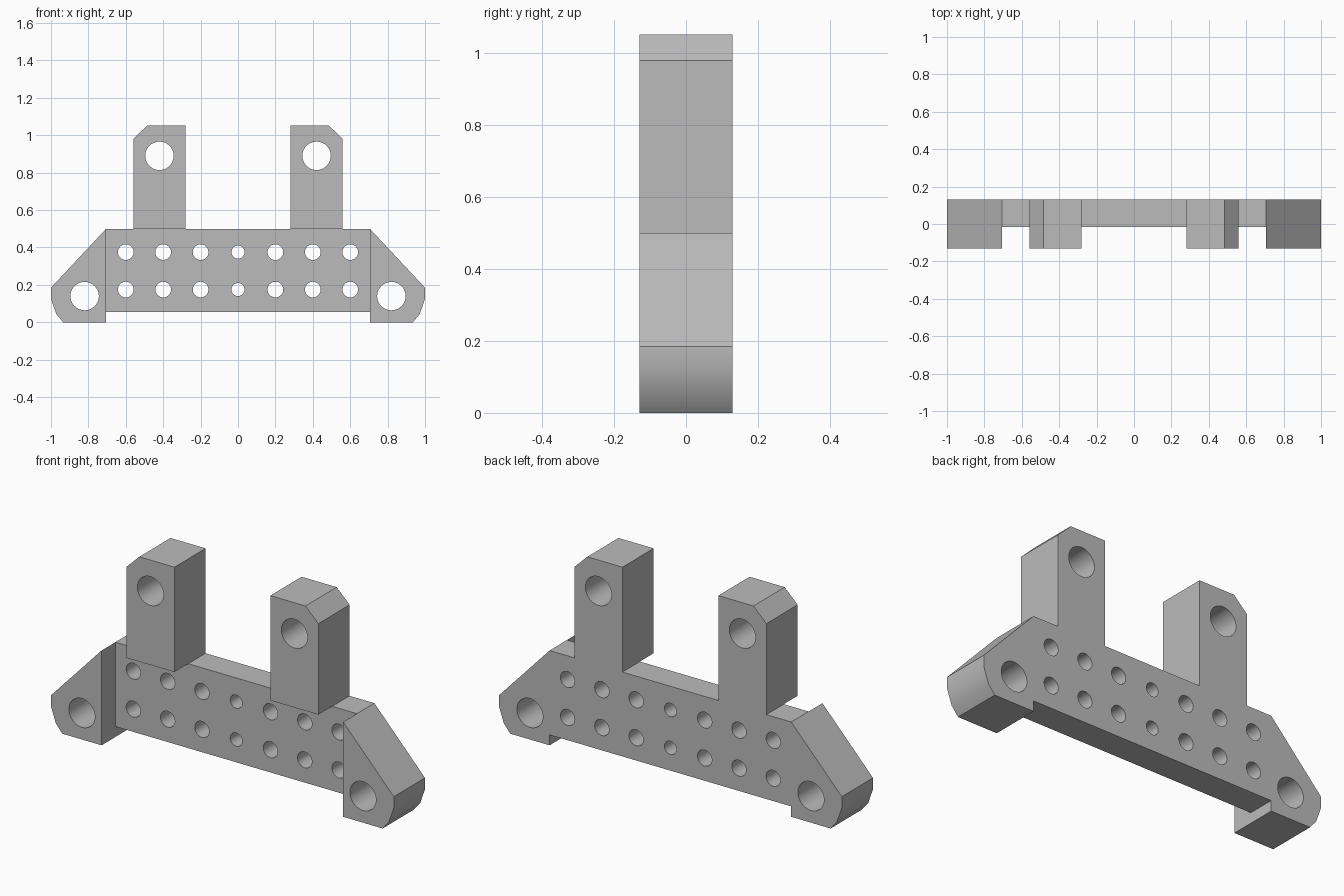
import bpy
import bmesh
import math

cube = bpy.data.objects.get("Cube")
if cube:
    bpy.data.objects.remove(cube, do_unlink=True)

grey = bpy.data.materials.new("plain grey")
grey.use_nodes = True
colour = (0.5, 0.5, 0.5, 1)
grey.diffuse_color = colour
grey.node_tree.nodes["Principled BSDF"].inputs["Base Color"].default_value = colour

BACK, FRONT, PLATE_FRONT = 0.13, -0.13, -0.015


def prism(name, outline, y0, y1):
    """Extrude an x-z outline from y0 to y1."""
    bm = bmesh.new()
    face = bm.faces.new([bm.verts.new((x, y0, z)) for x, z in outline])
    grown = bmesh.ops.extrude_face_region(bm, geom=[face])["geom"]
    verts = [v for v in grown if isinstance(v, bmesh.types.BMVert)]
    bmesh.ops.translate(bm, verts=verts, vec=(0, y1 - y0, 0))
    bmesh.ops.recalc_face_normals(bm, faces=bm.faces)
    mesh = bpy.data.meshes.new(name)
    bm.to_mesh(mesh)
    bm.free()
    mesh.materials.append(grey)
    obj = bpy.data.objects.new(name, mesh)
    bpy.context.collection.objects.link(obj)
    return obj


def circle(x, z, radius, sides=40):
    turns = [math.tau * i / sides for i in range(sides)]
    return [(x + radius * math.cos(a), z + radius * math.sin(a)) for a in turns]


def cut(target, name, outline, y0=-0.3, y1=0.3):
    """Subtract a prism and discard the cutter."""
    cutter = prism(name, outline, y0, y1)
    cutter.hide_render = True
    mod = target.modifiers.new(name, "BOOLEAN")
    mod.operation = "DIFFERENCE"
    mod.solver = "EXACT"
    mod.object = cutter
    bpy.context.view_layer.objects.active = target
    bpy.ops.object.modifier_apply(modifier=name)
    bpy.data.objects.remove(cutter, do_unlink=True)


# Whole bracket silhouette: plate, rounded feet and chamfered posts
half = [(0.705, 0.055), (0.705, 0), (0.935, 0), (0.972, 0.045), (1, 0.125),
        (1, 0.185), (0.705, 0.5), (0.56, 0.5), (0.56, 0.98),
        (0.485, 1.053), (0.28, 1.053), (0.28, 0.5)]
outline = half + [(-x, z) for x, z in reversed(half)]
bracket = prism("mounting_bracket", outline, FRONT, BACK)

# Front recess that leaves a thinner plate between the feet
recess = [(-0.705, -0.1), (0.705, -0.1), (0.705, 0.5), (-0.705, 0.5)]
cut(bracket, "plate_recess", recess, -0.3, PLATE_FRONT)

# Large holes in the feet and posts
for side in (-1, 1):
    cut(bracket, "foot_hole", circle(side * 0.82, 0.14, 0.076))
    cut(bracket, "post_hole", circle(side * 0.42, 0.89, 0.076))

# Two rows of small plate holes, narrower in the middle
for z in (0.175, 0.375):
    for i in range(-3, 4):
        cut(bracket, "plate_hole", circle(i * 0.2, z, 0.042 if i else 0.035, 32))

bpy.ops.object.select_all(action="DESELECT")
bracket.select_set(True)
bpy.context.view_layer.objects.active = bracket
bpy.ops.object.shade_smooth_by_angle(angle=math.radians(32))
